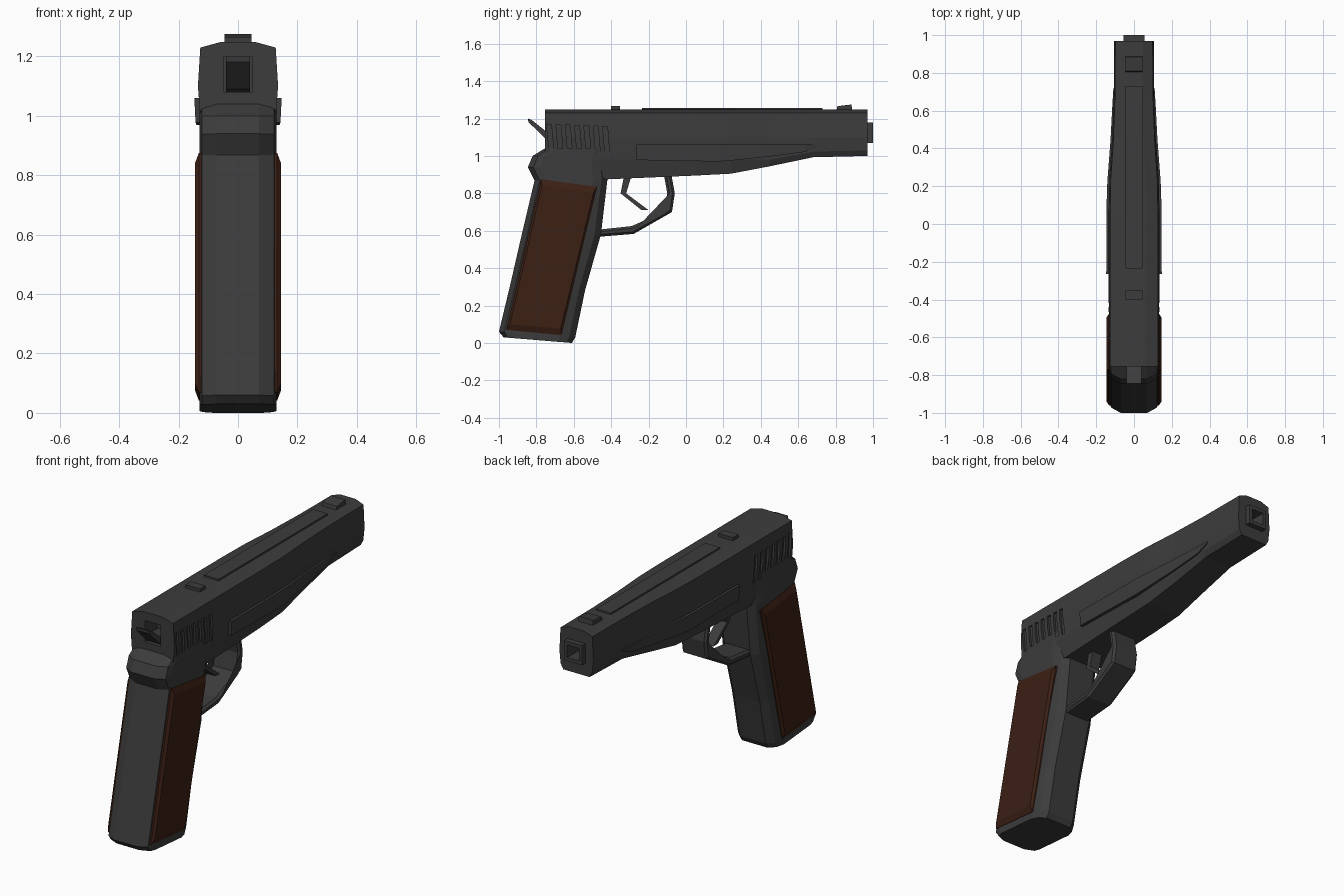
import bpy, bmesh
from mathutils import Vector

if "Cube" in bpy.data.objects:
    bpy.data.objects.remove(bpy.data.objects["Cube"])


def material(name, rgb):
    m = bpy.data.materials.new(name)
    m.diffuse_color = (*rgb, 1)
    m.use_nodes = True
    m.node_tree.nodes["Principled BSDF"].inputs["Base Color"].default_value = m.diffuse_color
    return m


STEEL = material("dark_steel", (0.045, 0.045, 0.045))
WOOD = material("dark_wood", (0.045, 0.014, 0.007))


def finish(name, bm, mat=STEEL):
    bmesh.ops.recalc_face_normals(bm, faces=bm.faces)
    me = bpy.data.meshes.new(name)
    bm.to_mesh(me)
    bm.free()
    me.materials.append(mat)
    ob = bpy.data.objects.new(name, me)
    bpy.context.collection.objects.link(ob)
    return ob


def add_loft(bm, rings):
    loops = [[bm.verts.new(p) for p in r] for r in rings]
    n = len(loops[0])
    for a, b in zip(loops, loops[1:]):
        for i in range(n):
            j = (i + 1) % n
            bm.faces.new((a[i], a[j], b[j], b[i]))
    bm.faces.new(loops[0])
    bm.faces.new(loops[-1])


def loft(name, rings, mat=STEEL):
    bm = bmesh.new()
    add_loft(bm, rings)
    return finish(name, bm, mat)


def add_prism(bm, yz, x0, x1):
    add_loft(bm, [[(x, y, z) for y, z in yz] for x in (x0, x1)])


def prism(name, yz, half, bevel=0.0):
    bm = bmesh.new()
    add_prism(bm, yz, -half, half)
    ob = finish(name, bm)
    if bevel:
        m = ob.modifiers.new("bevel", "BEVEL")
        m.width, m.segments, m.limit_method = bevel, 1, "ANGLE"
        m.angle_limit = 1.0
    return ob


def rect(y0, y1, z0, z1):
    return [(y0, z0), (y1, z0), (y1, z1), (y0, z1)]


def cut(ob, cutter):
    cutter.hide_render = True
    m = ob.modifiers.new("cut", "BOOLEAN")
    m.object, m.operation, m.solver = cutter, "DIFFERENCE", "EXACT"
    bpy.context.view_layer.objects.active = ob
    bpy.ops.object.modifier_apply(modifier=m.name)
    bpy.data.objects.remove(cutter)


# Slide and frame: cross-sections along y (y, half width, underside z)
rings = []
for y, w, zb in [(-0.755, .135, .89), (-0.42, .135, .875), (0.05, .135, .895), (0.24, .131, .905),
                 (0.45, .116, .945), (0.68, .107, .993), (0.97, .105, 1.0)]:
    half = [(.45 * w, 1.248), (.94 * w, 1.23), (w, 1.1), (.93 * w, max(zb + .03, .98)), (.78 * w, zb)]
    rings.append([(x, y, z) for x, z in half] + [(-x, y, z) for x, z in reversed(half)])
body = loft("slide_and_frame", rings)

# Rear grip serrations and hammer recess
bm = bmesh.new()
for i in range(7):
    y = -0.74 + i * 0.05
    slot = [(y + .008, 1.035 - i * .005), (y + .032, 1.033 - i * .005), (y + .02, 1.168 - i * .002), (y - .006, 1.17 - i * .002)]
    for s in (-1, 1):
        add_prism(bm, slot, s * .121, s * .2)
cut(body, finish("serration_cutter", bm))
cut(body, prism("recess_cutter", rect(-0.9, -0.65, 1.08, 1.2), .047))

# Handle with rear tang: levels as (back y, back z, front y, front z)
rings = []
for yb, zb, yf, zf in [(-.975, .03, -.61, 0), (-1.0, .06, -.592, .03), (-.94, .31, -.54, .28),
                       (-.885, .55, -.455, .58), (-.81, .868, -.42, .875), (-.845, .94, -.42, .92),
                       (-.82, 1.0, -.42, .99), (-.755, 1.04, -.42, 1.04)]:
    half = [(.07, 0), (.122, .07), (.13, .16), (.13, .8), (.115, .92), (.08, 1)]
    pts = [(x, yb + (yf - yb) * t, zb + (zf - zb) * t) for x, t in half]
    rings.append(pts + [(-x, y, z) for x, y, z in reversed(pts)])
loft("handle", rings)

# Wooden grip panels with a sloped rim
panel = [Vector(p) for p in [(-.775, .875), (-.475, .835), (-.665, .042), (-.96, .07)]]
mid = sum(panel, Vector((0, 0))) / 4
inner = [p + (mid - p).normalized() * .035 for p in panel]
for side, s in (("left", -1), ("right", 1)):
    loft(side + "_grip_panel", [[(s * x, p.x, p.y) for p in ps]
                                for x, ps in ((.1, panel), (.132, panel), (.145, inner))], WOOD)
    # Raised tapering panel on the side of the frame
    loft(side + "_side_panel", [[(s * .08, y, 1.06), (s * x, y, 1.06), (s * (x - .004), y, zb), (s * .08, y, zb)]
                                for y, x, zb in [(-.265, .147, .978), (.17, .144, .97), (.24, .14, .975),
                                                 (.45, .124, .997), (.64, .114, 1.022), (.72, .109, 1.055)]])

# Sights and top strip
prism("rear_sight", rect(-.4, -.352, 1.23, 1.266), .045)
prism("top_strip", rect(-.235, .73, 1.23, 1.257), .045)
prism("front_sight", [(.8, 1.23), (.89, 1.23), (.885, 1.275), (.81, 1.266)], .045)

# Barrel with square bore cut through the slide nose
barrel = prism("barrel", rect(.8, 1.0, 1.07, 1.18), .055)
for ob in (body, barrel):
    cut(ob, prism("bore_cutter", rect(.88, 1.1, 1.09, 1.16), .036))

# Hammer
prism("hammer", [(-.845, 1.2), (-.825, 1.192), (-.74, 1.125), (-.64, 1.12), (-.64, 1.082),
                 (-.75, 1.09), (-.843, 1.182)], .04)

# Trigger guard and trigger
prism("trigger_guard", [(-.08, .91), (-.06, .8), (-.075, .7), (-.28, .583), (-.5, .565),
                        (-.5, .602), (-.29, .625), (-.12, .7), (-.1, .8), (-.12, .91)], .08, .012)
prism("trigger", [(-.33, .9), (-.35, .8), (-.24, .712), (-.2, .71), (-.32, .8), (-.29, .9)], .03)
